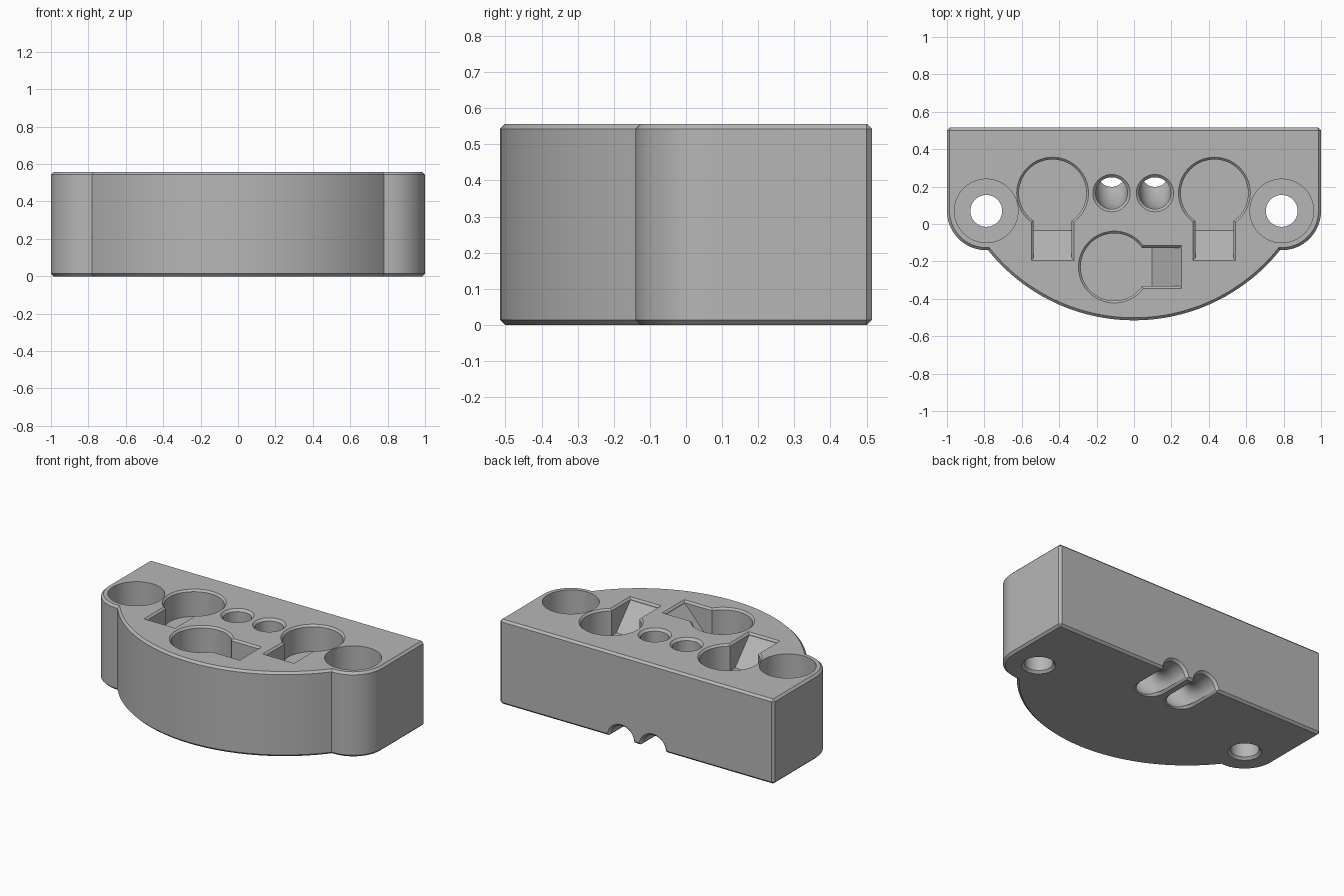
import bpy, bmesh
from math import sin, cos, pi, atan2, asin
from mathutils import Vector, geometry

cube = bpy.data.objects.get("Cube")
if cube:
    bpy.data.objects.remove(cube, do_unlink=True)

TOP, BACK, BEV = 0.557, 0.515, 0.014
FLOOR = TOP - 0.175          # keyhole pocket floor
OVER = 0.03                  # how far cutters overshoot a surface

grey = bpy.data.materials.new("plain_grey")
grey.use_nodes = True
grey.diffuse_color = (0.47, 0.47, 0.47, 1)
grey.node_tree.nodes["Principled BSDF"].inputs["Base Color"].default_value = (0.47, 0.47, 0.47, 1)


def loft(name, rings):
    """Closed solid through rings of equal point count."""
    bm = bmesh.new()
    loops = [[bm.verts.new(p) for p in ring] for ring in rings]
    n = len(loops[0])
    for a, b in zip(loops, loops[1:]):
        for i in range(n):
            j = (i + 1) % n
            bm.faces.new((a[i], a[j], b[j], b[i]))
    bm.faces.new(loops[0])
    bm.faces.new(loops[-1])
    bmesh.ops.recalc_face_normals(bm, faces=bm.faces)
    mesh = bpy.data.meshes.new(name)
    bm.to_mesh(mesh)
    bm.free()
    obj = bpy.data.objects.new(name, mesh)
    bpy.context.scene.collection.objects.link(obj)
    return obj


def arc(cx, cy, r, a0, a1, n):
    return [(cx + r * cos(a0 + (a1 - a0) * i / n), cy + r * sin(a0 + (a1 - a0) * i / n))
            for i in range(n + 1)]


def at(z, pts):
    return [(x, y, z) for x, y in pts]


def round_cutter(name, x, y, levels, n=64):
    """Turned cutter from (radius, z) levels."""
    return loft(name, [at(z, arc(x, y, r, 0, 2 * pi, n)[:-1]) for r, z in levels])


def body_outline(d):
    """Plate outline moved inward by d: straight back, round ears, bowed front."""
    ear, bow = Vector((0.79, 0.07)), Vector((0, 0.485))
    re, rb = 0.21 - d, 1.0 - d
    p = min(geometry.intersect_sphere_sphere_2d(ear, re, bow, rb), key=lambda q: q.y)
    half = [(1 - BEV - 0.001, BACK - d), (1 - d, BACK - BEV - 0.001)]
    half += arc(*ear, re, 0, atan2(p.y - ear.y, p.x - ear.x), 20)
    half += arc(*bow, rb, atan2(p.y - bow.y, p.x), -pi / 2, 28)[1:]
    return half + [(-x, y) for x, y in reversed(half[:-1])]


body = loft("mounting_block", [
    at(0, body_outline(BEV)), at(BEV, body_outline(0)),
    at(TOP - BEV, body_outline(0)), at(TOP, body_outline(BEV))])
cutters = []

# Screw holes with deep counterbores
for x in (-0.79, 0.79):
    cutters.append(round_cutter("counterbore_cutter", x, 0.07, [(0.17, 0.2), (0.17, TOP + OVER)]))
    cutters.append(round_cutter("screw_hole_cutter", x, 0.07, [
        (0.1 + OVER, -OVER), (0.085, 0.015), (0.085, 0.25)]))


# Keyhole pockets: round well, ramped slot, chamfered rim
def keyhole(cx, cy, direction):
    r, w, length = 0.18, 0.102, 0.347
    turn = atan2(direction[1], direction[0])

    def place(u, v):
        return (cx + u * cos(turn) - v * sin(turn), cy + u * sin(turn) + v * cos(turn))

    def rim(d):
        a = asin((w + d) / (r + d))
        pts = arc(0, 0, r + d, a, 2 * pi - a, 60)
        pts += [(length + d, -w - d), (length + d, w + d)]
        return [place(u, v) for u, v in pts]

    cutters.append(round_cutter("well_cutter", cx, cy, [(r, FLOOR), (r, TOP + OVER)]))
    side = [(0, TOP + OVER), (length, TOP + OVER), (length, TOP - 0.015), (0.2, FLOOR), (0, FLOOR)]
    cutters.append(loft("slot_cutter", [
        [(*place(u, v), z) for u, z in side] for v in (-w, w)]))
    cutters.append(loft("rim_cutter", [at(TOP - 0.012, rim(0)), at(TOP + 0.012, rim(0.024))]))


keyhole(-0.435, 0.165, (0, -1))
keyhole(0.43, 0.165, (0, -1))
keyhole(-0.105, -0.23, (1, 0))

# Cable passages: down from the top, bending out through the back at the bottom
BEND, BORE, CY = 0.27, 0.085, 0.165
for x in (-0.12, 0.112):
    path = [(CY, TOP + OVER, 0)]
    path += [(CY + BEND - BEND * cos(t), BEND - BEND * sin(t), t)
             for t in [pi / 2 * i / 16 for i in range(17)]]
    path += [(BACK + OVER, 0, pi / 2)]
    rings = []
    for y, z, t in path:
        rings.append([(x + px, y + py * cos(t), z + py * sin(t))
                      for px, py in arc(0, 0, BORE, 0, 2 * pi, 40)[:-1]])
    cutters.append(loft("passage_cutter", rings))
    cutters.append(round_cutter("passage_rim_cutter", x, CY, [
        (BORE, TOP - 0.015), (BORE + 0.03, TOP + 0.015)], 40))

    # Chamfered edge along the open groove underneath
    def groove(r):
        return (arc(x, 0.29, r, pi, 2 * pi, 24)
                + [(x + r, BACK + OVER), (x - r, BACK + OVER)])
    cutters.append(loft("groove_edge_cutter", [at(-0.012, groove(0.109)), at(0.015, groove(0.083))]))

    # Flared mouth on the back wall
    cutters.append(loft("mouth_cutter", [
        [(x + px, y, pz) for px, pz in arc(0, 0, r, 0, 2 * pi, 40)[:-1]]
        for r, y in ((BORE - 0.002, BACK - 0.017), (BORE + 0.028, BACK + 0.013))]))

# Cut everything out of the block
bpy.context.view_layer.objects.active = body
for c in cutters:
    c.hide_render = True
    mod = body.modifiers.new(c.name, 'BOOLEAN')
    mod.operation, mod.solver, mod.object = 'DIFFERENCE', 'EXACT', c
    bpy.ops.object.modifier_apply(modifier=mod.name)
for c in cutters:
    bpy.data.objects.remove(c, do_unlink=True)

body.data.materials.clear()
body.data.materials.append(grey)
for p in body.data.polygons:
    p.material_index = 0
for o in bpy.context.selected_objects:
    o.select_set(False)
body.select_set(True)
bpy.ops.object.shade_smooth_by_angle(angle=pi / 6)
